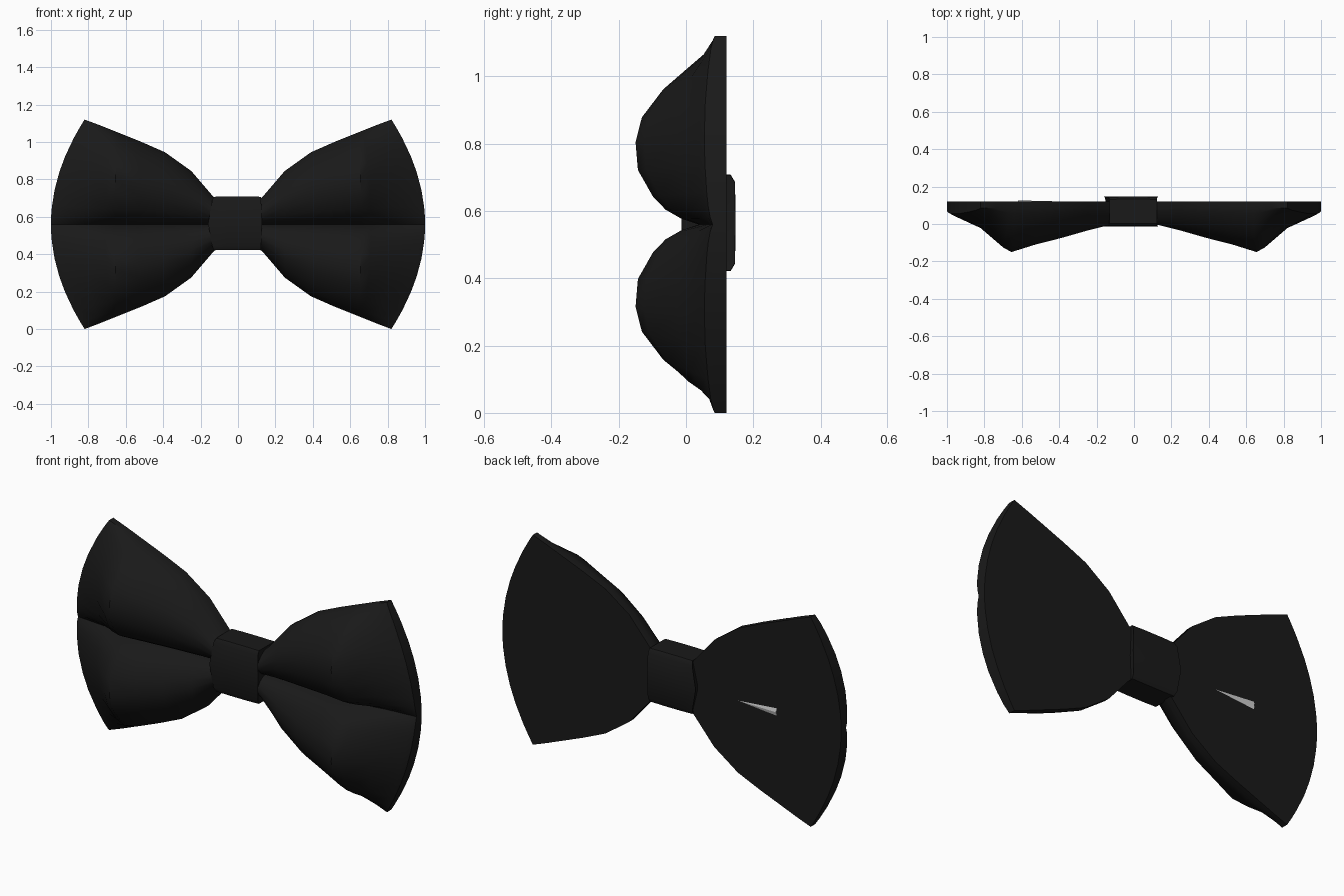
import bpy, bmesh

if "Cube" in bpy.data.objects:
    bpy.data.objects.remove(bpy.data.objects["Cube"])

CZ = 0.56      # height of the centre line
BACK = 0.12    # flat back plane

fabric = bpy.data.materials.new("black_fabric")
fabric.diffuse_color = (0.01, 0.01, 0.01, 1)
fabric.use_nodes = True
fabric.node_tree.nodes["Principled BSDF"].inputs["Base Color"].default_value = fabric.diffuse_color


def make_object(name, bm, mat=None, angle=0.7):
    bmesh.ops.recalc_face_normals(bm, faces=bm.faces)
    mesh = bpy.data.meshes.new(name)
    bm.to_mesh(mesh)
    bm.free()
    ob = bpy.data.objects.new(name, mesh)
    bpy.context.collection.objects.link(ob)
    if mat:
        mesh.materials.append(mat)
    bpy.ops.object.select_all(action='DESELECT')
    ob.select_set(True)
    bpy.context.view_layer.objects.active = ob
    bpy.ops.object.shade_smooth_by_angle(angle=angle)
    return ob


def loft(bm, rows, closed=False):
    n = len(rows[0])
    for a, b in zip(rows, rows[1:]):
        for j in range(n if closed else n - 1):
            k = (j + 1) % n
            bm.faces.new((a[j], a[k], b[k], b[j]))


# Wing stations: x at crease, x at outer edge, half height, puff depth
stations = [(.08, .08, .11, .085), (.13, .13, .145, .09), (.25, .25, .285, .12),
            (.39, .39, .385, .16), (.53, .52, .442, .195), (.66, .64, .49, .235),
            (.71, .67, .502, .21), (.83, .74, .53, .11), (.975, .81, .556, .045),
            (1.0, .82, .56, .03)]
# Lobe profile from crease to edge: fraction of half height, fraction of depth
lobe = [(0, .2), (.035, .42), (.09, .62), (.17, .78), (.33, .97), (.5, 1),
        (.65, .92), (.82, .65), (.93, .37), (.985, .12), (1, 0)]
section = [(-v, f) for v, f in reversed(lobe[1:])] + lobe

# Wings: two puffed lobes per side, flat back, mirrored
bm = bmesh.new()
rows = [[bm.verts.new((xc + (xe - xc) * v * v, 0.085 - d * f, CZ + h * v))
         for v, f in section] for xc, xe, h, d in stations]
loft(bm, rows)
rim = [e for e in bm.edges if e.is_boundary]
ext = bmesh.ops.extrude_edge_only(bm, edges=rim)["geom"]
for vert in (g for g in ext if isinstance(g, bmesh.types.BMVert)):
    vert.co.y = BACK
back_edges = [e for e in bm.edges if e.is_boundary]
bmesh.ops.holes_fill(bm, edges=back_edges, sides=0)
wings = make_object("bow_wings", bm, fabric)
mirror = wings.modifiers.new("mirror", 'MIRROR')
mirror.use_axis[0] = True

# Knot: rounded band lofted along x, slightly bulged in the middle
bm = bmesh.new()
rings = []
for x, s, flare in [(-.125, .90, .03), (-.13, 1, .03), (-.06, 1.01, 0), (.05, 1.01, 0),
                    (.122, 1, .006), (.118, .90, .006)]:
    ring = []
    for y, z in [(-.065, .142), (.065, .142), (.078, .12), (.08, 0), (.078, -.12),
                 (.065, -.142), (-.065, -.142), (-.077, -.12), (-.08, 0), (-.077, .12)]:
        bulge = flare * (1 - (z / .142) ** 2)
        ring.append(bm.verts.new((x + (bulge if x > 0 else -bulge),
                                  .067 + y * s, .565 + z * s)))
    rings.append(ring)
loft(bm, rings, closed=True)
bm.faces.new(rings[0])
bm.faces.new(rings[-1])
make_object("centre_knot", bm, fabric)

# Small pale fold tip showing through the back of one wing
bm = bmesh.new()
tip, top, mid, low = [bm.verts.new(c) for c in
                      [(-.39, .1205, .56), (-.62, .121, .58),
                       (-.62, .126, .56), (-.62, .121, .54)]]
for f in [(tip, top, mid), (tip, mid, low), (top, low, mid), (tip, low, top)]:
    bm.faces.new(f)
make_object("back_fold_tip", bm, angle=0.1)
